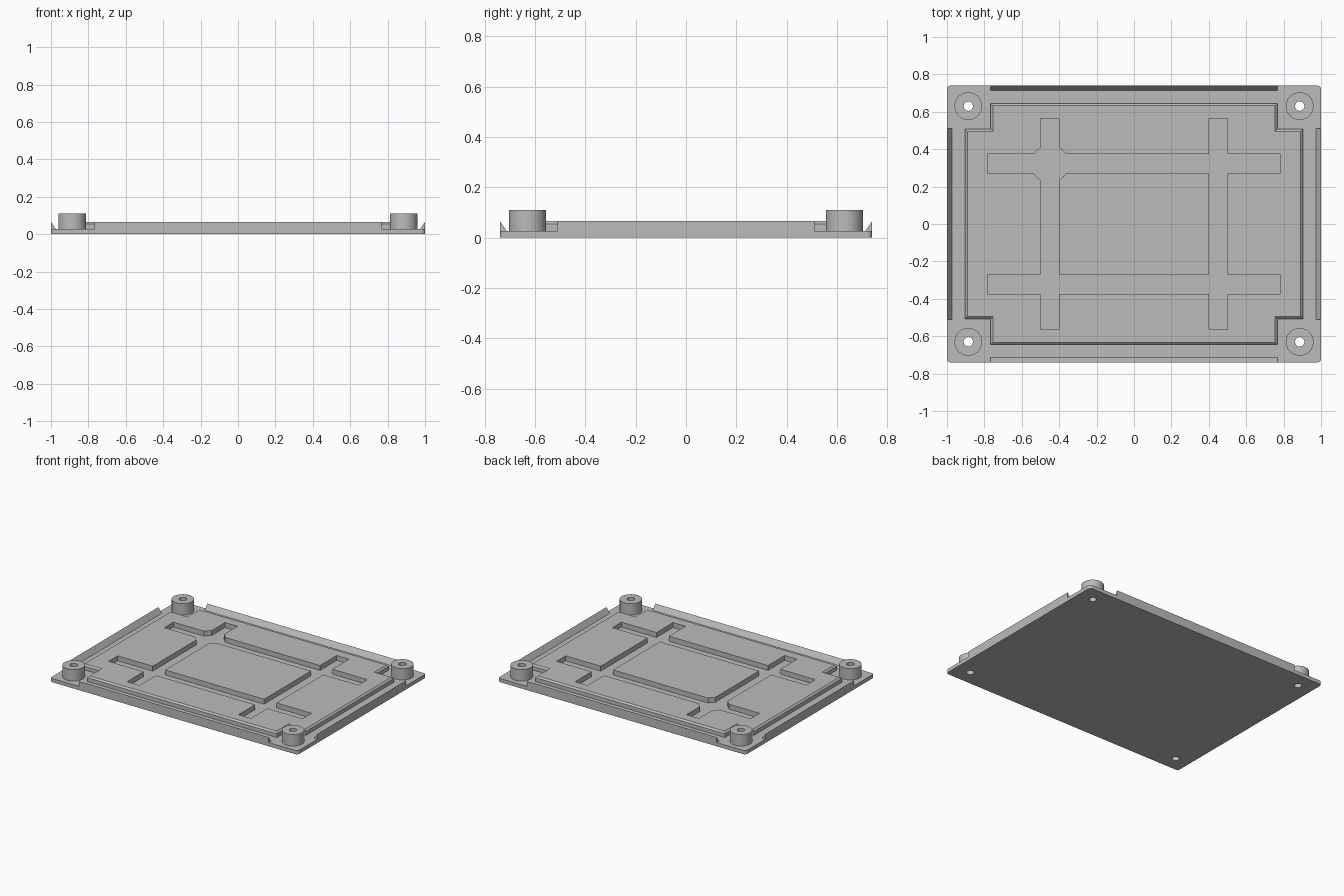
import bpy, bmesh, math

if "Cube" in bpy.data.objects:
    bpy.data.objects.remove(bpy.data.objects["Cube"])

grey = bpy.data.materials.new("light grey")
grey.diffuse_color = (0.5, 0.5, 0.5, 1)
grey.use_nodes = True
grey.node_tree.nodes["Principled BSDF"].inputs["Base Color"].default_value = grey.diffuse_color

BASE_Z, PANEL_Z = 0.027, 0.066


def loft(name, rings):
    """Closed solid through matching rings of 3D points."""
    bm = bmesh.new()
    loops = [[bm.verts.new(p) for p in r] for r in rings]
    n = len(loops[0])
    for a, b in zip(loops, loops[1:]):
        for i in range(n):
            bm.faces.new((a[i], a[(i + 1) % n], b[(i + 1) % n], b[i]))
    bm.faces.new(loops[0][::-1])
    bm.faces.new(loops[-1])
    bmesh.ops.recalc_face_normals(bm, faces=bm.faces)
    me = bpy.data.meshes.new(name)
    bm.to_mesh(me)
    bm.free()
    me.materials.append(grey)
    ob = bpy.data.objects.new(name, me)
    bpy.context.collection.objects.link(ob)
    return ob


def prism(name, pts, z0, z1):
    return loft(name, [[(x, y, z) for x, y in pts] for z in (z0, z1)])


def rect(x0, x1, y0, y1):
    return [(x0, y0), (x1, y0), (x1, y1), (x0, y1)]


def circle(cx, cy, r, n):
    return [(cx + r * math.cos(2 * math.pi * i / n),
             cy + r * math.sin(2 * math.pi * i / n)) for i in range(n)]


def cut(ob, cutter):
    m = ob.modifiers.new("cut", 'BOOLEAN')
    m.operation, m.solver, m.object = 'DIFFERENCE', 'EXACT', cutter
    cutter.hide_render = True
    cutter.hide_set(True)


def smooth(ob):
    for o in bpy.context.selected_objects:
        o.select_set(False)
    ob.select_set(True)
    bpy.context.view_layer.objects.active = ob
    bpy.ops.object.shade_smooth_by_angle(angle=math.radians(30))


# Base plate with small rounded corners
outline = []
R = 0.02
for k, (sx, sy) in enumerate([(1, 1), (-1, 1), (-1, -1), (1, -1)]):
    for i in range(6):
        a = math.pi / 2 * (k + i / 5)
        outline.append((sx * (1 - R) + R * math.cos(a), sy * (0.74 - R) + R * math.sin(a)))
base = prism("base_plate", outline, 0, BASE_Z)

# Corner posts with screw holes through the plate
for sx in (-1, 1):
    for sy in (-1, 1):
        x, y = sx * 0.886, sy * 0.63
        post = prism("corner_post", circle(x, y, 0.074, 48), BASE_Z - 0.005, 0.11)
        smooth(post)
        hole = prism("hole_cutter", circle(x, y, 0.025, 32), -0.05, 0.2)
        cut(base, hole)
        cut(post, hole)

# Raised panel with notched corners and a chamfered rim
quarter = [(0.903, 0.507), (0.766, 0.507), (0.766, 0.645)]


def panel_ring(d, z):
    q = [(x - d, y - d) for x, y in quarter]
    pts = (q + [(-x, y) for x, y in q[::-1]] + [(-x, -y) for x, y in q]
           + [(x, -y) for x, y in q[::-1]])
    return [(x, y, z) for x, y in pts]


panel = loft("raised_panel", [panel_ring(0, BASE_Z - 0.005), panel_ring(0, 0.055),
                              panel_ring(0.012, PANEL_Z)])

# Crossing channels and the round pocket sunk into the panel
FLOOR = 0.03
for s in (-1, 1):
    cut(panel, prism("channel_cutter", rect(s * 0.45 - 0.05, s * 0.45 + 0.05, -0.565, 0.565), FLOOR, 0.1))
    cut(panel, prism("channel_cutter", rect(-0.783, 0.783, s * 0.322 - 0.052, s * 0.322 + 0.052), FLOOR, 0.1))
cut(panel, prism("pocket_cutter", circle(-0.45, 0.322, 0.1, 24), FLOOR, 0.1))

# Wedge rails along the four edges, sloping inward
wedge = [(0, BASE_Z - 0.005), (0, PANEL_Z), (0.027, BASE_Z), (0.027, BASE_Z - 0.005)]
for s in (-1, 1):
    loft("side_rail", [[(s * (1 - d), y, z) for d, z in wedge] for y in (-0.51, 0.51)])
    loft("end_rail", [[(x, s * (0.74 - d), z) for d, z in wedge] for x in (-0.766, 0.766)])
